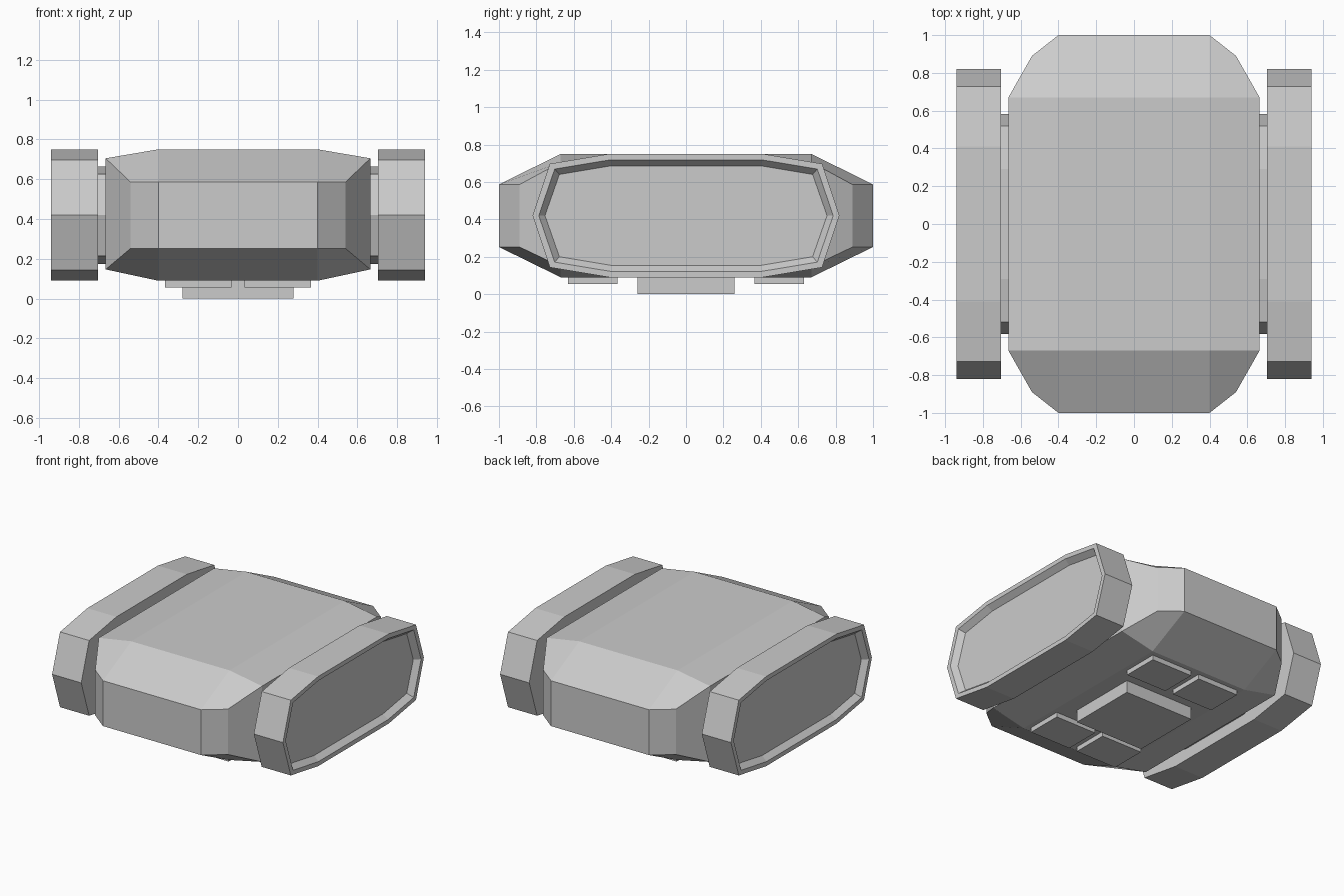
import bpy, bmesh

if "Cube" in bpy.data.objects:
    bpy.data.objects.remove(bpy.data.objects["Cube"])

ZC = 0.42  # height of the body's middle


def loft(name, rings, caps=True):
    """Skin a list of equal-length point loops into one mesh."""
    bm = bmesh.new()
    rows = [[bm.verts.new(p) for p in ring] for ring in rings]
    n = len(rows[0])
    for a, b in zip(rows, rows[1:]):
        for i in range(n):
            j = (i + 1) % n
            bm.faces.new((a[i], a[j], b[j], b[i]))
    for row in (rows[0], rows[-1]):
        if caps is True:
            bm.faces.new(row)
        else:
            for idx in caps:
                bm.faces.new([row[i] for i in idx])
    bmesh.ops.recalc_face_normals(bm, faces=bm.faces[:])
    mesh = bpy.data.meshes.new(name)
    bm.to_mesh(mesh)
    bm.free()
    obj = bpy.data.objects.new(name, mesh)
    bpy.context.collection.objects.link(obj)
    return obj


def box(name, x0, x1, y0, y1, z0, z1):
    return loft(name, [[(x0, y0, z), (x1, y0, z), (x1, y1, z), (x0, y1, z)]
                       for z in (z0, z1)])


def body_ring(s, inner, outer):
    """Eight-sided loop from two (x, y, z_top, z_bottom) corners."""
    (xi, yi, ti, bi), (xo, yo, to, bo) = inner, outer
    right = [(xi, s * yi, ti), (xo, s * yo, to), (xo, s * yo, bo), (xi, s * yi, bi)]
    return right + [(-x, y, z) for x, y, z in reversed(right)]


# Main body: wide middle section tapering to bevelled ends
end = (0.40, 1.0, 0.586, 0.252), (0.54, 0.89, 0.586, 0.252)
mid = (0.40, 0.67, 0.75, 0.09), (0.665, 0.67, 0.705, 0.147)
loft("body", [body_ring(-1, *end), body_ring(-1, *mid),
              body_ring(1, *mid), body_ring(1, *end)],
     caps=[(0, 3, 4, 7), (0, 1, 2, 3), (4, 5, 6, 7)])


def pod_ring(x, tip, shoulder, sh, flat, top):
    """Ten-sided side outline at x; sh and top are heights from the middle."""
    half = [(flat, top), (shoulder, sh), (tip, 0), (shoulder, -sh), (flat, -top)]
    pts = half + [(-y, z) for y, z in reversed(half)]
    return [(x, y, ZC + z) for y, z in pts]


for side, s in (("left", -1), ("right", 1)):
    # Side pod with a rim and a recessed outer panel
    outer = (0.82, 0.728, 0.277, 0.41, 0.33)
    loft(side + "_pod", [
        pod_ring(s * 0.703, *outer),
        pod_ring(s * 0.94, *outer),
        pod_ring(s * 0.94, 0.787, 0.702, 0.249, 0.405, 0.298),
        pod_ring(s * 0.90, 0.754, 0.677, 0.220, 0.40, 0.266)])
    # Connector between pod and body
    hub = (0.583, 0.52, 0.205, 0.29, 0.245)
    loft(side + "_connector", [pod_ring(s * 0.65, *hub), pod_ring(s * 0.71, *hub)])
    # Small plates under the body
    for end_name, t in (("front", -1), ("back", 1)):
        xs = sorted((s * 0.033, s * 0.366))
        ys = sorted((t * 0.365, t * 0.632))
        box(f"{end_name}_{side}_under_plate", *xs, *ys, 0.055, 0.10)

# Central base block
box("base_block", -0.28, 0.28, -0.26, 0.26, 0.0, 0.10)
